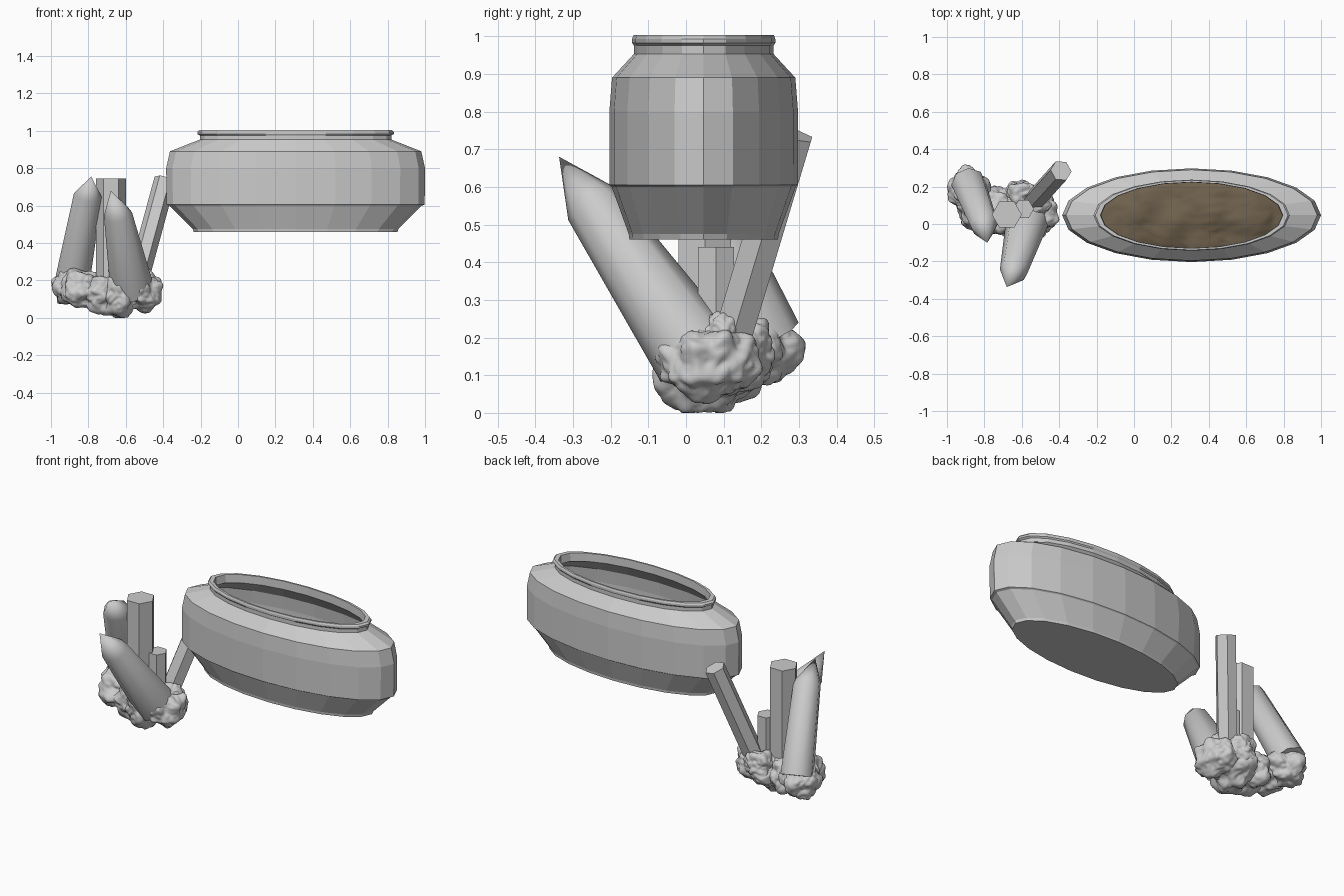
import bpy, bmesh, math
from mathutils import Vector, noise

if "Cube" in bpy.data.objects:
    bpy.data.objects.remove(bpy.data.objects["Cube"])


def finish(name, bm, smooth=None, color=None):
    bmesh.ops.recalc_face_normals(bm, faces=bm.faces)
    me = bpy.data.meshes.new(name)
    bm.to_mesh(me)
    bm.free()
    ob = bpy.data.objects.new(name, me)
    bpy.context.collection.objects.link(ob)
    if smooth is not None:
        bpy.ops.object.select_all(action='DESELECT')
        ob.select_set(True)
        bpy.context.view_layer.objects.active = ob
        bpy.ops.object.shade_smooth_by_angle(angle=math.radians(smooth))
    if color:
        mat = bpy.data.materials.new(name)
        mat.diffuse_color = color
        mat.use_nodes = True
        mat.node_tree.nodes["Principled BSDF"].inputs["Base Color"].default_value = mat.diffuse_color
        me.materials.append(mat)
    return ob


def skin(bm, rings):
    for a, b in zip(rings, rings[1:]):
        n = len(a)
        for i in range(n):
            bm.faces.new((a[i], a[(i + 1) % n], b[(i + 1) % n], b[i]))


def crystal(name, base, top, r0, r1, sides, tip=None, smooth=None):
    """Tapered prism along base-top, flat capped or pointed."""
    base, top = Vector(base), Vector(top)
    d = (top - base).normalized()
    u = (Vector((1, 0, 0)) - d * d.x).normalized()
    v = d.cross(u)
    bm = bmesh.new()
    rings = []
    for c, r in ((base, r0), (top, r1)):
        rings.append([bm.verts.new(c + r * (math.cos(t) * u + math.sin(t) * v))
                      for t in (2 * math.pi * i / sides for i in range(sides))])
    skin(bm, rings)
    bm.faces.new(rings[0])
    if tip:
        p = bm.verts.new(tip)
        for i in range(sides):
            bm.faces.new((rings[1][i], rings[1][(i + 1) % sides], p))
    else:
        bm.faces.new(rings[1])
    return finish(name, bm, smooth)


def lumps(name, blobs, amp, freq, color=None):
    """Noise-displaced ellipsoids given as (centre, radii)."""
    bm = bmesh.new()
    for c, r in blobs:
        c = Vector(c)
        new = bmesh.ops.create_icosphere(bm, subdivisions=5, radius=1)['verts']
        for vert in new:
            n = vert.co.normalized()
            p = c + Vector((n.x * r[0], n.y * r[1], n.z * r[2]))
            h = noise.noise(p * freq) + 0.5 * abs(noise.noise(p * freq * 2)) - 0.15
            vert.co = p + n * amp * h
            vert.co.z = max(vert.co.z, 0)
    return finish(name, bm, 180, color)


# Oval pot: 20-sided lathe squashed in y, outside then inside
profile = [(0.545, 0.46), (0.55, 0.475), (0.675, 0.60), (0.69, 0.605), (0.692, 0.80),
           (0.672, 0.89), (0.512, 0.953), (0.512, 0.975), (0.525, 0.982), (0.525, 0.993),
           (0.515, 1.003), (0.488, 1.003), (0.484, 0.955), (0.645, 0.88),
           (0.67, 0.80), (0.665, 0.61), (0.535, 0.485)]
bm = bmesh.new()
rings = [[bm.verts.new((0.308 + r * math.cos(math.pi * i / 10),
                        0.047 + 0.362 * r * math.sin(math.pi * i / 10), z))
          for i in range(20)] for r, z in profile]
skin(bm, rings)
bm.faces.new(rings[0])
bm.faces.new(rings[-1])
finish("pot", bm)

# Lumpy soil lying in the lower bowl
lumps("soil", [((0.308, 0.047, 0.535), (0.57, 0.205, 0.05))], 0.03, 7,
      (0.16, 0.12, 0.075, 1))

# Flat-topped hexagonal columns
crystal("upright_column", (-0.68, 0.05, 0.12), (-0.68, 0.05, 0.745), 0.08, 0.08, 6)
crystal("short_column", (-0.59, 0.08, 0.12), (-0.59, 0.08, 0.44), 0.055, 0.055, 6)
crystal("leaning_column", (-0.55, 0.108, 0.15), (-0.39, 0.285, 0.74), 0.058, 0.058, 6)

# Pointed, rounded crystals
crystal("front_point", (-0.565, 0.03, 0.15), (-0.642, -0.25, 0.555), 0.118, 0.076, 8,
        (-0.68, -0.337, 0.68), 50)
crystal("left_point", (-0.885, 0.215, 0.2), (-0.802, 0.0, 0.655), 0.093, 0.076, 8,
        (-0.785, -0.1, 0.755), 50)

# Rock base around the crystal roots
lumps("rock_base", [
    ((-0.885, 0.185, 0.165), (0.107, 0.11, 0.1)),
    ((-0.83, 0.08, 0.15), (0.12, 0.11, 0.105)),
    ((-0.73, 0.07, 0.13), (0.12, 0.13, 0.11)),
    ((-0.63, 0.06, 0.12), (0.12, 0.15, 0.115)),
    ((-0.52, 0.06, 0.135), (0.113, 0.135, 0.105)),
    ((-0.60, 0.16, 0.17), (0.09, 0.08, 0.08)),
    ((-0.50, 0.09, 0.22), (0.05, 0.05, 0.05)),
], 0.032, 14)
